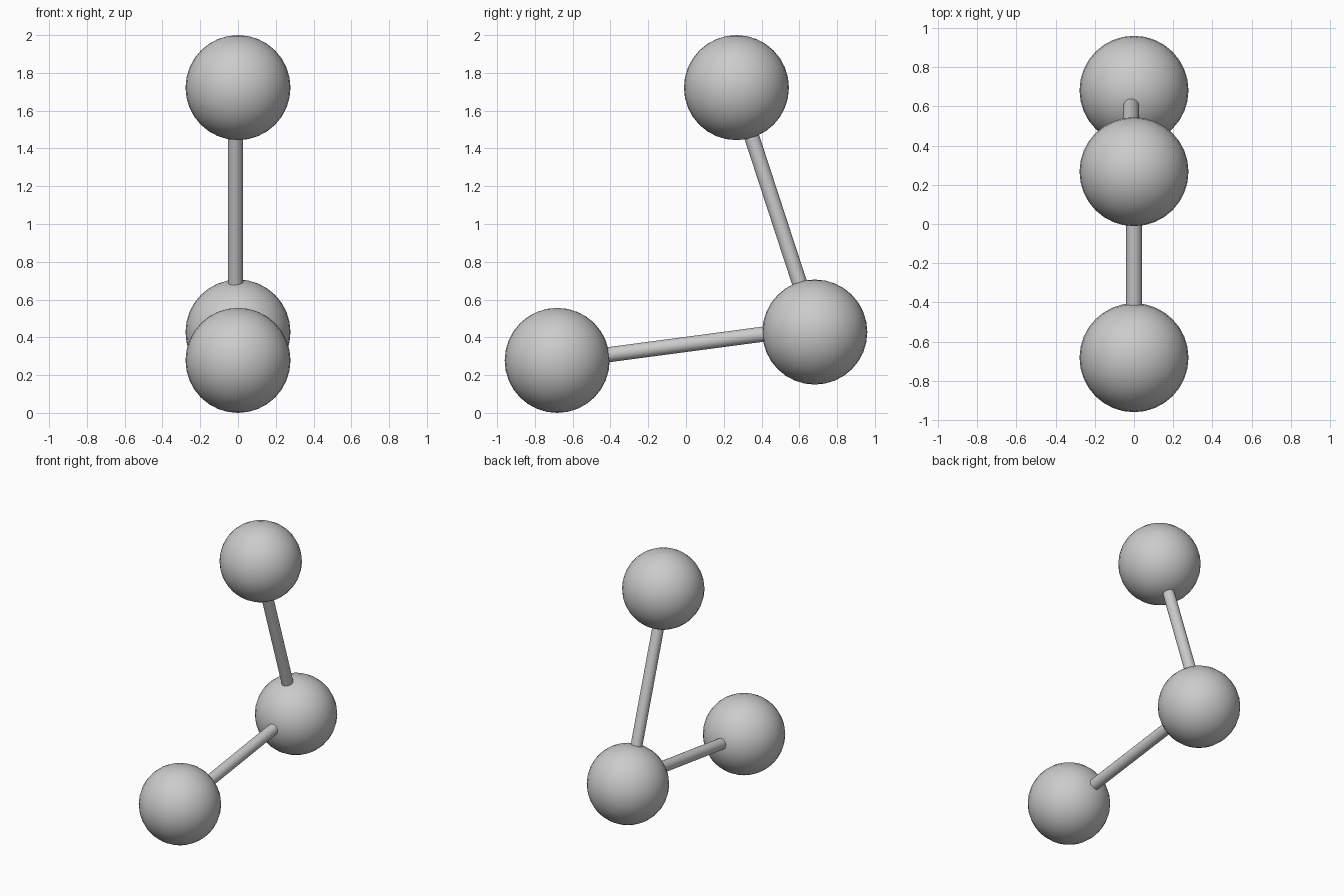
import bpy
from mathutils import Vector

if "Cube" in bpy.data.objects:
    bpy.data.objects.remove(bpy.data.objects["Cube"])

BALL_R = 0.278
ROD_R = 0.04


def ball(name, loc):
    bpy.ops.mesh.primitive_uv_sphere_add(segments=32, ring_count=16, radius=BALL_R, location=loc)
    ob = bpy.context.object
    ob.name = name
    bpy.ops.object.shade_smooth()


def rod(name, start, end, inset=0.2):
    # cylinder along start-end, its ends hidden inside the two balls
    a, b = Vector(start), Vector(end)
    d = b - a
    bpy.ops.mesh.primitive_cylinder_add(vertices=32, radius=ROD_R, depth=d.length - 2 * inset,
                                        location=(a + b) / 2)
    ob = bpy.context.object
    ob.name = name
    ob.rotation_euler = d.to_track_quat('Z', 'Y').to_euler()
    bpy.ops.object.shade_smooth_by_angle()


# three balls in the x = 0 plane
ball("front_ball", (0, -0.682, BALL_R))
ball("back_ball", (0, 0.682, 0.428))
ball("top_ball", (0, 0.267, 2 - BALL_R))

# connecting rods, slightly off the ball centres
rod("lower_rod", (0, -0.682, 0.272), (0, 0.682, 0.453))
rod("upper_rod", (-0.014, 0.686, 0.428), (-0.014, 0.263, 1.722))
